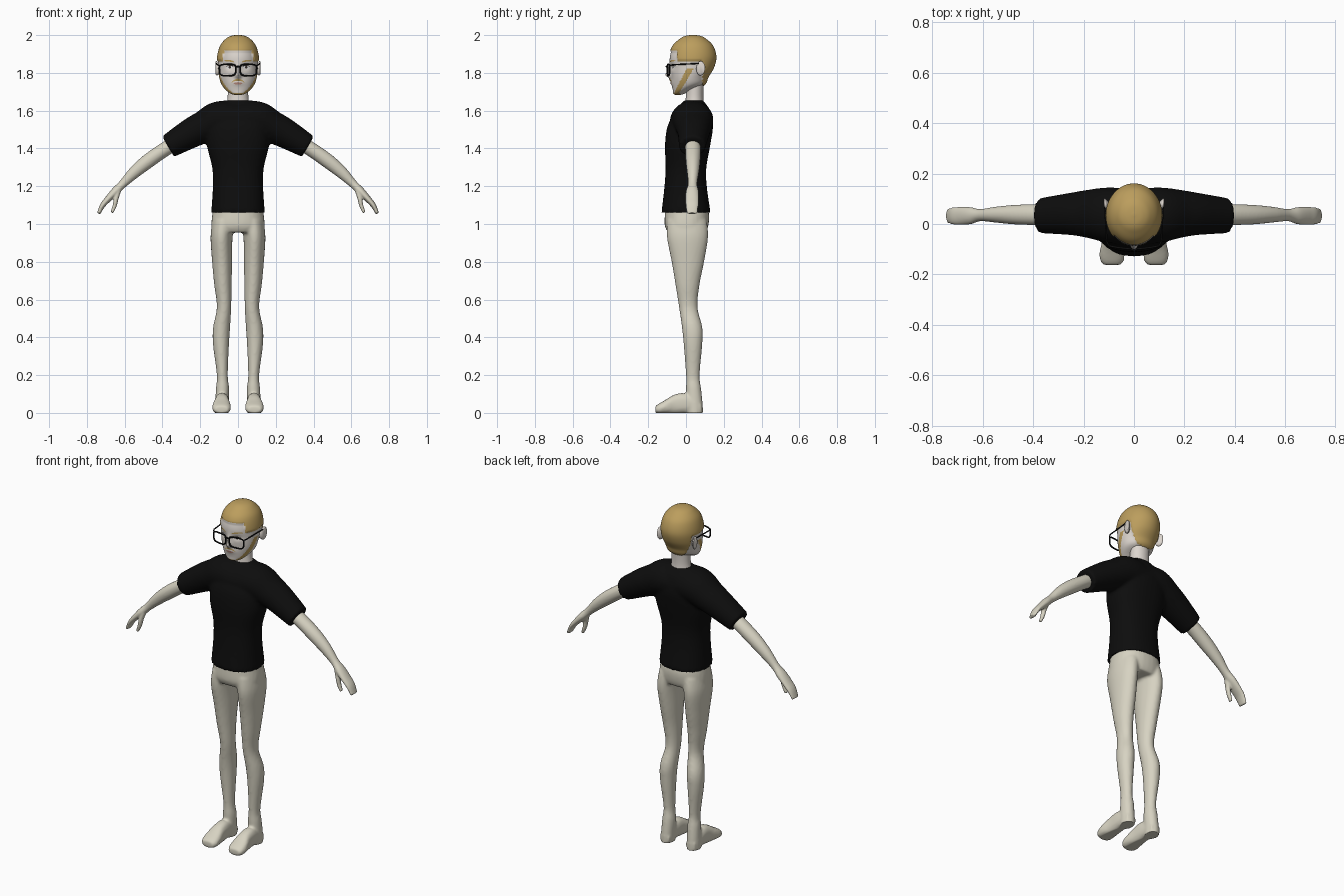
import bpy, bmesh, math
from mathutils import Vector
from mathutils.bvhtree import BVHTree

cube = bpy.data.objects.get("Cube")
if cube:
    bpy.data.objects.remove(cube, do_unlink=True)

X, Y, Z = Vector((1, 0, 0)), Vector((0, 1, 0)), Vector((0, 0, 1))


def material(name, r, g, b):
    m = bpy.data.materials.new(name)
    m.use_nodes = True
    m.diffuse_color = (r, g, b, 1)
    bsdf = m.node_tree.nodes["Principled BSDF"]
    bsdf.inputs["Base Color"].default_value = (r, g, b, 1)
    bsdf.inputs["Roughness"].default_value = 0.8
    return m


BODY = material("body skin", 0.68, 0.65, 0.54)
FACE = material("face skin", 0.72, 0.67, 0.62)
HAIR = material("blond hair", 0.50, 0.34, 0.11)
BLACK = material("black cloth", 0.004, 0.004, 0.004)
FRAME = material("glasses black", 0.006, 0.006, 0.006)
WHITE = material("eye white", 0.85, 0.85, 0.85)
IRIS = material("dark iris", 0.04, 0.03, 0.025)
LIPS = material("lips", 0.50, 0.27, 0.22)


def spline(rows, steps):
    """Catmull-Rom through rows of numbers."""
    rows = [Vector(r) for r in rows]
    out = []
    for i in range(len(rows) - 1):
        p0, p1, p2 = rows[max(i - 1, 0)], rows[i], rows[i + 1]
        p3 = rows[min(i + 2, len(rows) - 1)]
        for k in range(steps):
            t = k / steps
            out.append(0.5 * (2 * p1 + (p2 - p0) * t + (2 * p0 - 5 * p1 + 4 * p2 - p3) * t * t
                              + (3 * p1 - p0 - 3 * p2 + p3) * t ** 3))
    return out + [rows[-1]]


def loft(bm, rings, u, v=None, n=32, steps=5, power=2.0, side=1):
    """Closed skin over rings (x, y, z, half size on u, half size on v)."""
    rows = spline(rings, steps)
    centres = [Vector(r[:3]) for r in rows]
    loops = []
    for i, r in enumerate(rows):
        tangent = (centres[min(i + 1, len(rows) - 1)] - centres[max(i - 1, 0)]).normalized()
        w = v or tangent.cross(u).normalized()
        loop = []
        for k in range(n):
            a = math.tau * k / n
            c, s = (math.copysign(abs(f) ** (2 / power), f) for f in (math.cos(a), math.sin(a)))
            p = centres[i] + u * (r[3] * c) + w * (r[4] * s)
            loop.append(bm.verts.new((p.x * side, p.y, p.z)))
        loops.append(loop)
    for a, b in zip(loops, loops[1:]):
        for k in range(n):
            bm.faces.new((a[k], a[(k + 1) % n], b[(k + 1) % n], b[k]))
    bm.faces.new(loops[0])
    bm.faces.new(loops[-1])


def upright(rows):
    """Rows (z, y, half x, half y) on the centre line as rings."""
    return [(0, y, z, a, b) for z, y, a, b in rows]


def finish(name, bm, mats, voxel=0, smooth=0):
    bmesh.ops.recalc_face_normals(bm, faces=bm.faces)
    me = bpy.data.meshes.new(name)
    bm.to_mesh(me)
    bm.free()
    ob = bpy.data.objects.new(name, me)
    bpy.context.collection.objects.link(ob)
    bpy.ops.object.select_all(action="DESELECT")
    ob.select_set(True)
    bpy.context.view_layer.objects.active = ob
    if voxel:
        mod = ob.modifiers.new("Fuse", "REMESH")
        mod.mode, mod.voxel_size = "VOXEL", voxel
        bpy.ops.object.modifier_apply(modifier=mod.name)
        mod = ob.modifiers.new("Soften", "SMOOTH")
        mod.factor, mod.iterations = 0.5, smooth
        bpy.ops.object.modifier_apply(modifier=mod.name)
    for m in mats:
        ob.data.materials.append(m)
    bpy.ops.object.shade_smooth_by_angle(angle=math.radians(50))
    return ob


# Shirt: torso fused with one sleeve-to-sleeve loft
bm = bmesh.new()
loft(bm, upright([(1.06, 0, .142, .13), (1.2, -.002, .133, .112), (1.3, 0, .137, .108),
                  (1.42, .009, .165, .12), (1.52, .023, .165, .12), (1.6, .038, .135, .09),
                  (1.645, .04, .085, .058), (1.655, .042, .072, .052)]), X, Y, power=2.3)
sleeve = [(.1, .035, 1.55, .11, .1), (.18, .04, 1.515, .096, .086),
          (.25, .04, 1.48, .084, .079), (.37, .033, 1.41, .07, .063)]
left = [(-x, y, z, a, b) for x, y, z, a, b in reversed(sleeve)]
loft(bm, left + [(0, .028, 1.548, .112, .098)] + sleeve, Y)
finish("shirt", bm, [BLACK], 0.01, 3)

# Legs, hips and bare feet
bm = bmesh.new()
loft(bm, upright([(1.12, 0, .125, .105), (1.05, .005, .136, .117), (.99, .003, .142, .115),
                  (.955, .005, .135, .1)]), X, Y, power=2.3)
leg = [(.075, .005, 1.02, .06, .105), (.087, .008, .93, .058, .109), (.084, .01, .8, .053, .086),
       (.08, .008, .68, .046, .064), (.074, .012, .56, .038, .049), (.087, .033, .45, .045, .054),
       (.09, .037, .36, .042, .049), (.083, .036, .2, .029, .036), (.082, .04, .13, .035, .04),
       (.085, .045, .04, .036, .044), (.085, .045, -.01, .036, .044)]
foot = [(.085, .08, .025, .03, .03), (.085, 0, .05, .037, .052), (.085, -.06, .045, .04, .052),
        (.087, -.11, .032, .049, .036), (.087, -.145, .022, .047, .026), (.087, -.162, .018, .034, .018)]
for s in (1, -1):
    loft(bm, leg, X, Y, side=s)
    loft(bm, foot, X, Z, power=2.5, side=s)
legs = finish("legs", bm, [BODY], 0.008, 4)
for vert in legs.data.vertices:
    vert.co.z = max(vert.co.z, 0)

# Arms with mitten hands and thumbs
arm = [(.33, .035, 1.43, .04, .038), (.4, .037, 1.387, .041, .038), (.48, .037, 1.33, .038, .038),
       (.55, .037, 1.272, .031, .032), (.61, .035, 1.212, .024, .022), (.65, .033, 1.172, .034, .022),
       (.69, .032, 1.13, .036, .017), (.717, .032, 1.098, .034, .014), (.738, .032, 1.055, .028, .009)]
thumb = [(.63, .025, 1.185, .018, .014), (.644, .016, 1.14, .016, .013),
         (.652, .014, 1.1, .014, .011), (.668, .014, 1.06, .011, .008)]
for s, name in ((1, "left_arm"), (-1, "right_arm")):
    bm = bmesh.new()
    loft(bm, arm, Y, side=s)
    loft(bm, thumb, Y, side=s)
    finish(name, bm, [BODY], 0.005, 3)

# Neck
bm = bmesh.new()
loft(bm, upright([(1.6, .045, .07, .055), (1.66, .045, .056, .047), (1.72, .047, .054, .046),
                  (1.78, .05, .056, .05)]), X, Y)
finish("neck", bm, [FACE])

# Head: egg loft with nose and eye sockets, hair pushed out of the skin
bm = bmesh.new()
loft(bm, upright([(1.683, -.043, .015, .012), (1.69, -.037, .038, .03), (1.71, -.02, .065, .05),
                  (1.74, .01, .088, .085), (1.78, .018, .1, .096), (1.83, .03, .105, .113),
                  (1.885, .035, .105, .12), (1.94, .036, .09, .103), (1.975, .037, .062, .067),
                  (1.99, .037, .035, .039), (1.995, .037, .005, .005)]), X, Y, n=112, steps=7)


def bump(x, z, cx, cz, wx, wz):
    return math.exp(-((x - cx) / wx) ** 2 - ((z - cz) / wz) ** 2)


def is_hair(p):
    if p.y < -.045 and abs(p.x) < .082:
        return p.z > 1.915
    return p.z > (1.865 if p.y < .085 else 1.735)


def is_beard(p):
    k = (1.825 - p.z) / .135
    front = .005 - .07 * k
    strip = 0 <= k and front < p.y < front + .038 - .012 * k and abs(p.x) > .03
    return strip or (p.z < 1.694 and p.y < -.03)


bm.normal_update()
for vert in bm.verts:
    p = vert.co
    if p.y < 0:
        p.y -= .024 * bump(p.x, p.z, 0, 1.788, .015, .018) + .012 * bump(p.x, p.z, 0, 1.815, .011, .03)
        p.y += .008 * bump(abs(p.x), p.z, .043, 1.832, .022, .014)
        p.y -= .005 * bump(p.x, p.z, 0, 1.748, .03, .014)
bmesh.ops.recalc_face_normals(bm, faces=bm.faces)
bm.normal_update()
for f in bm.faces:
    c = f.calc_center_median()
    f.material_index = 1 if is_hair(c) or is_beard(c) else 0
for vert in bm.verts:
    if is_hair(vert.co):
        vert.co += vert.normal * .006
bm.normal_update()
skin = BVHTree.FromBMesh(bm)
finish("head", bm, [FACE, HAIR])

# Ears
for s, name in ((1, "left_ear"), (-1, "right_ear")):
    bm = bmesh.new()
    loft(bm, [(.1, .07, 1.82, .016, .028), (.112, .077, 1.824, .022, .038),
              (.119, .083, 1.826, .018, .033)], Y, Z, n=20, side=s)
    finish(name, bm, [FACE])


# Painted features laid on the face as thin ribbons
def ribbon(name, x0, x1, height, half, mat, sides=(1, -1), lift=.002, n=12):
    bm = bmesh.new()
    for s in sides:
        last = None
        for i in range(n + 1):
            t = i / n
            x, pair = s * (x0 + (x1 - x0) * t), []
            for d in (1, -1):
                z = height(t) + d * half(t)
                hit = skin.ray_cast(Vector((x, -1, z)), Y)[0]
                pair.append(bm.verts.new((x, (hit.y if hit else -.06) - lift, z)))
            if last:
                bm.faces.new((last[0], last[1], pair[1], pair[0]))
            last = pair
    return finish(name, bm, [mat])


def almond(size):
    return lambda t: size * math.sin(math.pi * t) ** .6 + .0005


ribbon("eyes", .026, .062, lambda t: 1.83, almond(.0075), WHITE)
ribbon("irises", .037, .05, lambda t: 1.83, almond(.006), IRIS, lift=.0035)
ribbon("eyelids", .024, .064, lambda t: 1.834 + .005 * math.sin(math.pi * t), almond(.002), IRIS, lift=.004)
ribbon("eyebrows", .018, .074, lambda t: 1.857 + .008 * math.sin(2.2 * t), almond(.004), HAIR)
ribbon("moustache", 0, .034, lambda t: 1.764 - .014 * t * t, lambda t: .006 - .004 * t, HAIR, lift=.003)
ribbon("mouth", -.024, .024, lambda t: 1.744, almond(.006), LIPS, sides=(1,))


# Glasses
def tube(name, paths, radius):
    cu = bpy.data.curves.new(name, "CURVE")
    cu.dimensions, cu.bevel_depth, cu.bevel_resolution = "3D", radius, 2
    cu.use_fill_caps = True
    for pts, closed in paths:
        sp = cu.splines.new("POLY")
        sp.points.add(len(pts) - 1)
        for q, p in zip(sp.points, pts):
            q.co = (*p, 1)
        sp.use_cyclic_u = closed
    cu.materials.append(FRAME)
    ob = bpy.data.objects.new(name, cu)
    bpy.context.collection.objects.link(ob)
    bpy.ops.object.select_all(action="DESELECT")
    ob.select_set(True)
    bpy.context.view_layer.objects.active = ob
    bpy.ops.object.convert(target="MESH")
    bpy.ops.object.shade_smooth_by_angle(angle=math.radians(50))


rims, temples = [], []
for s in (1, -1):
    rim = []
    for k in range(32):
        c, d = math.cos(math.tau * k / 32), math.sin(math.tau * k / 32)
        x = .055 + .043 * math.copysign(abs(c) ** .5, c) * (1 + .06 * d)
        rim.append((s * x, -.098 + .012 * (x / .1) ** 2, 1.815 + .03 * math.copysign(abs(d) ** .5, d)))
    rims.append((rim, True))
    temples.append(([(s * .1, -.086, 1.84), (s * .108, -.07, 1.843), (s * .115, .07, 1.85),
                     (s * .114, .095, 1.83)], False))
rims.append(([(-.014, -.099, 1.83), (0, -.104, 1.834), (.014, -.099, 1.83)], False))
tube("glasses_rims", rims, .0042)
tube("glasses_temples", temples, .0035)
